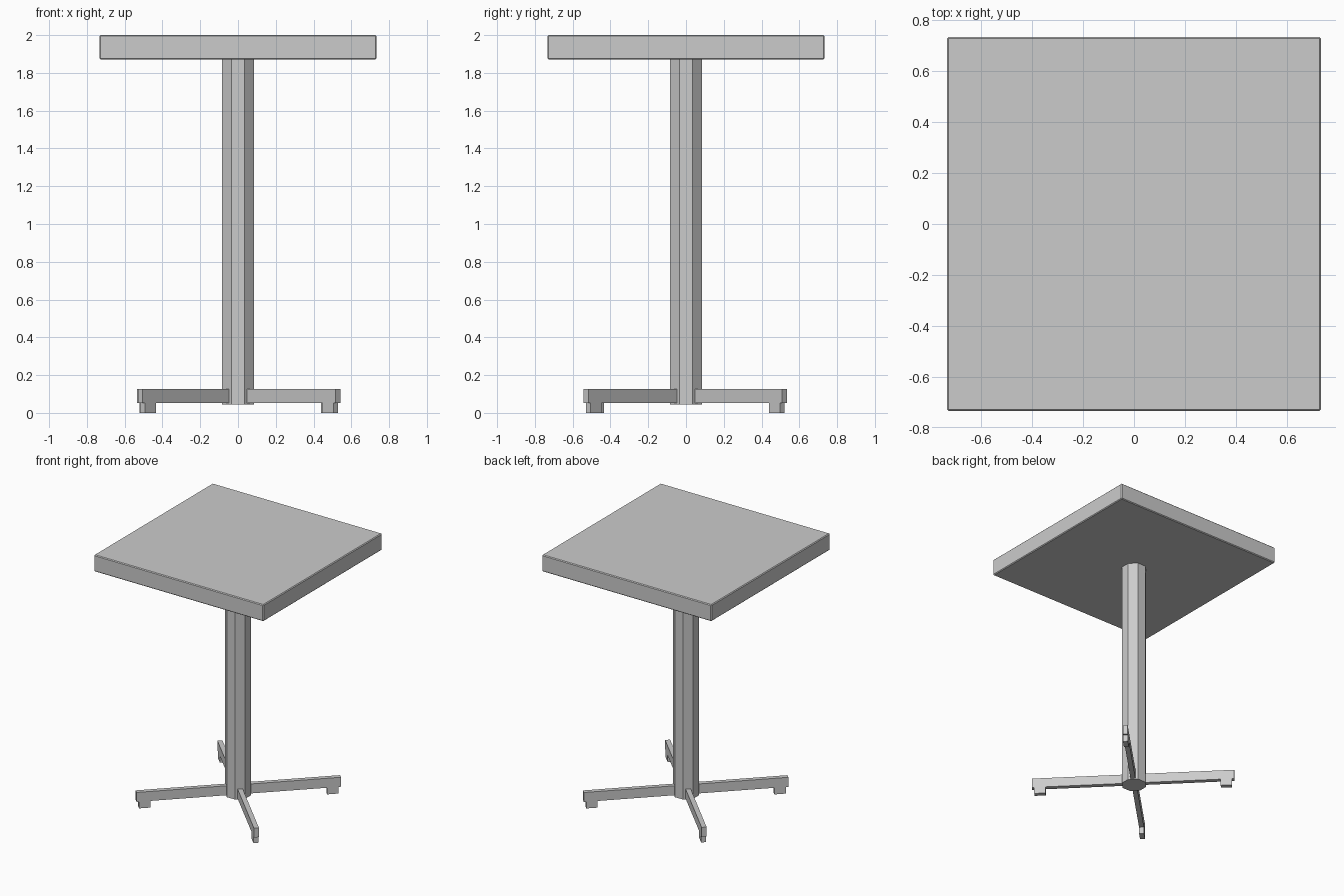
import bpy
import bmesh
from math import pi, cos, sin, sqrt
from mathutils import Matrix

cube = bpy.data.objects.get("Cube")
if cube:
    bpy.data.objects.remove(cube, do_unlink=True)


def make_material(name, colour):
    mat = bpy.data.materials.new(name)
    mat.use_nodes = True
    mat.diffuse_color = colour
    mat.node_tree.nodes["Principled BSDF"].inputs["Base Color"].default_value = colour
    return mat


grey = make_material("plain grey", (0.6, 0.6, 0.6, 1))


def add_object(name, bm):
    mesh = bpy.data.meshes.new(name)
    bm.to_mesh(mesh)
    bm.free()
    mesh.materials.append(grey)
    obj = bpy.data.objects.new(name, mesh)
    bpy.context.collection.objects.link(obj)
    return obj


def add_box(name, low, high, turn=0.0):
    """Box between two corners, turned about the z axis."""
    size = [h - l for l, h in zip(low, high)]
    mid = [(h + l) / 2 for l, h in zip(low, high)]
    bm = bmesh.new()
    bmesh.ops.create_cube(bm, size=1, matrix=Matrix.Rotation(turn, 4, "Z")
                          @ Matrix.Translation(mid) @ Matrix.Diagonal((*size, 1)))
    return add_object(name, bm)


# Square top with finely chamfered edges
top = add_box("table_top", (-0.733, -0.733, 1.87), (0.733, 0.733, 2.0))
bevel = top.modifiers.new("chamfer", "BEVEL")
bevel.width = 0.006
bevel.segments = 1

# Octagonal column with flat sides facing front and back
bm = bmesh.new()
bmesh.ops.create_cone(bm, cap_ends=True, segments=8, radius1=0.086 / cos(pi / 8),
                      radius2=0.086 / cos(pi / 8), depth=1.83,
                      matrix=Matrix.Translation((0, 0, 0.96)) @ Matrix.Rotation(pi / 8, 4, "Z"))
add_object("column", bm)

# Four diagonal base legs, each with a small foot pad near its tip
half = 0.018
legs = {"back_left": 0.522, "back_right": 0.522, "front_right": 0.518, "front_left": 0.53}
for i, (name, reach) in enumerate(legs.items()):
    turn = pi / 4 + i * pi / 2
    tip = reach * sqrt(2)
    add_box(name + "_leg", (0.06, -half, 0.052), (tip, half, 0.126), turn)
    add_box(name + "_foot", (tip - 0.1, -half, 0), (tip - 0.018, half, 0.053), turn)
